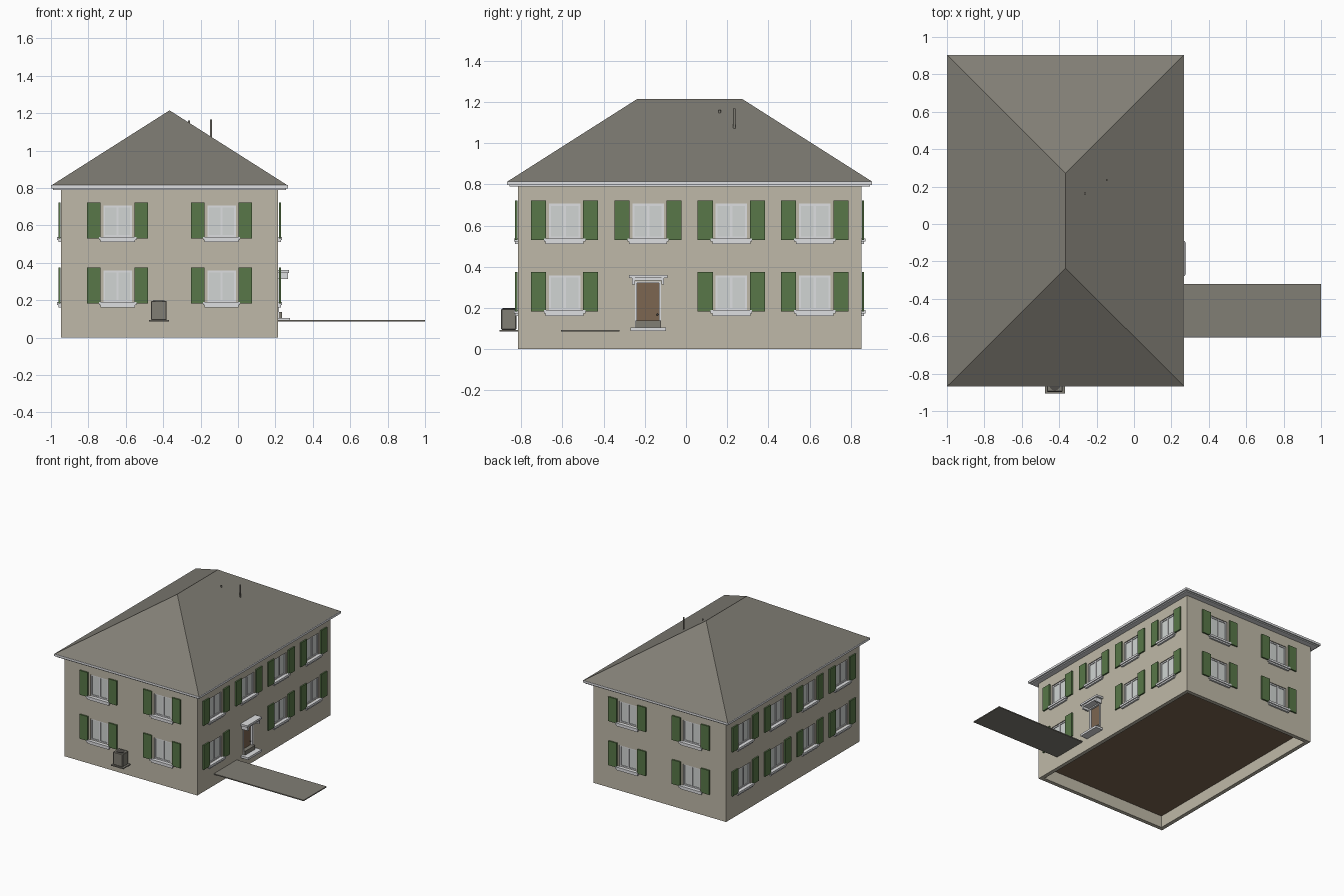
import bpy
import bmesh
from mathutils import Matrix, Vector

if "Cube" in bpy.data.objects:
    bpy.data.objects.remove(bpy.data.objects["Cube"])


def material(name, r, g, b):
    """Flat material from 0-255 display values, stored as linear."""
    def lin(c):
        c /= 255
        return c / 12.92 if c <= 0.04045 else ((c + 0.055) / 1.055) ** 2.4
    col = (lin(r), lin(g), lin(b), 1)
    m = bpy.data.materials.new(name)
    m.use_nodes = True
    m.diffuse_color = col
    bsdf = next(n for n in m.node_tree.nodes if n.type == "BSDF_PRINCIPLED")
    bsdf.inputs["Base Color"].default_value = col
    return m


STUCCO = material("beige stucco", 191, 185, 168)
SLATE = material("grey slate", 129, 126, 117)
GREEN = material("shutter green", 88, 119, 72)
WHITE = material("white trim", 222, 223, 225)
GLASS = material("pale glass", 209, 213, 211)
BROWN = material("brown wood", 124, 102, 81)
DARK = material("dark metal", 78, 76, 72)


def add_box(bm, u, d, z, frame=Matrix()):
    """Box from three (min, max) ranges, placed by a frame matrix."""
    ranges = (u, d, z)
    mid = Vector([(a + b) / 2 for a, b in ranges])
    size = Vector([b - a for a, b in ranges])
    bmesh.ops.create_cube(bm, size=1, matrix=frame @ Matrix.Translation(mid) @ Matrix.Diagonal(size).to_4x4())


def finish(name, bm, mat):
    bmesh.ops.recalc_face_normals(bm, faces=bm.faces)
    mesh = bpy.data.meshes.new(name)
    bm.to_mesh(mesh)
    bm.free()
    mesh.materials.append(mat)
    obj = bpy.data.objects.new(name, mesh)
    bpy.context.collection.objects.link(obj)
    return obj


def box(name, mat, u, d, z, frame=Matrix()):
    bm = bmesh.new()
    add_box(bm, u, d, z, frame)
    return finish(name, bm, mat)


# Main dimensions
CX, CY = -0.366, 0.018
HX, HY = 0.581, 0.833
EX, EY = 0.632, 0.886
EAVE, TOP = 0.815, 1.215
FLOOR = 0.1


def wall_frame(normal, reach):
    """Local axes: along the wall, outward, up; origin at the wall foot."""
    n = Vector(normal)
    z = Vector((0, 0, 1))
    m = Matrix((n.cross(z), n, z)).transposed().to_4x4()
    m.translation = Vector((CX, CY, 0)) + n * reach
    return m


short_wall = (-0.278, 0.278)
long_wall = (-0.607, -0.202, 0.202, 0.607)
right_side = wall_frame((1, 0, 0), HX)
sides = [
    (wall_frame((0, -1, 0), HY), short_wall),
    (wall_frame((0, 1, 0), HY), short_wall),
    (wall_frame((-1, 0, 0), HX), long_wall),
    (right_side, long_wall),
]
DOOR = 0.202

# Windows, shutters and sills on every wall
frames, panes, shutters, sills, holes = [bmesh.new() for _ in range(5)]
for m, centres in sides:
    for base in (0.182, 0.53):
        for c in centres:
            if m is right_side and base < 0.3 and c == DOOR:
                continue
            lo, hi = base + 0.008, base + 0.176
            add_box(holes, (c - 0.076, c + 0.076), (-0.02, 0.05), (lo, hi), m)
            # Outer frame, centre mullion, and rails
            for a, b in ((-0.076, -0.066), (-0.006, 0.006), (0.066, 0.076)):
                add_box(frames, (c + a, c + b), (-0.021, -0.006), (lo, hi), m)
            for a, b in ((lo, lo + 0.01), (hi - 0.01, hi)):
                add_box(frames, (c - 0.076, c + 0.076), (-0.021, -0.007), (a, b), m)
            for s in (-1, 1):
                pane = sorted((c + s * 0.006, c + s * 0.066))
                add_box(panes, pane, (-0.021, -0.012), (lo + 0.01, hi - 0.01), m)
                leaf = sorted((c + s * 0.09, c + s * 0.163))
                add_box(shutters, leaf, (0.003, 0.014), (base, base + 0.192), m)
            add_box(sills, (c - 0.1, c + 0.1), (-0.02, 0.021), (base - 0.008, base + 0.008), m)
            add_box(sills, (c - 0.092, c + 0.092), (-0.01, 0.014), (base - 0.02, base - 0.008), m)
finish("window_frames", frames, WHITE)
finish("window_panes", panes, GLASS)
finish("shutters", shutters, GREEN)
finish("window_sills", sills, WHITE)

# Walls: solid block with window niches, door niche and an open underside
add_box(holes, (DOOR - 0.06, DOOR + 0.06), (-0.022, 0.05), (0.105, 0.325), right_side)
add_box(holes, (CX - HX + 0.03, CX + HX - 0.03), (CY - HY + 0.03, CY + HY - 0.03), (-0.05, FLOOR))
cutter = finish("wall_cutter", holes, STUCCO)
cutter.hide_render = True
walls = box("walls", STUCCO, (CX - HX, CX + HX), (CY - HY, CY + HY), (0, 0.8))
cut = walls.modifiers.new("openings", "BOOLEAN")
cut.operation = "DIFFERENCE"
cut.solver = "EXACT"
cut.object = cutter
bpy.context.view_layer.objects.active = walls
bpy.ops.object.modifier_apply(modifier=cut.name)
bpy.data.objects.remove(cutter)

box("ground_floor_underside", BROWN, (CX - HX + 0.03, CX + HX - 0.03),
    (CY - HY + 0.03, CY + HY - 0.03), (FLOOR - 0.006, FLOOR + 0.001))

# Eaves board and gutter rim
box("eaves_soffit", WHITE, (CX - EX + 0.01, CX + EX - 0.01), (CY - EY + 0.01, CY + EY - 0.01), (0.79, 0.804))
box("gutter", WHITE, (CX - EX - 0.002, CX + EX + 0.002), (CY - EY, CY + EY), (0.798, EAVE))

# Hipped roof
bm = bmesh.new()
eave = [bm.verts.new((CX + sx * (EX - 0.002), CY + sy * (EY - 0.003), EAVE))
        for sx, sy in ((-1, -1), (1, -1), (1, 1), (-1, 1))]
front_peak, back_peak = [bm.verts.new((CX, CY + s * (EY - EX), TOP)) for s in (-1, 1)]
fl, fr, br, bl = eave
for face in ((fl, fr, front_peak), (fr, br, back_peak, front_peak),
             (br, bl, back_peak), (bl, fl, front_peak, back_peak), eave):
    bm.faces.new(face)
finish("hip_roof", bm, SLATE)

# Roof vent pipes
for name, x, y, top in (("short_vent_pipe", -0.262, 0.163, 1.162), ("tall_vent_pipe", -0.145, 0.235, 1.167)):
    bm = bmesh.new()
    bmesh.ops.create_cone(bm, cap_ends=True, segments=12, radius1=0.006, radius2=0.006, depth=0.15,
                          matrix=Matrix.Translation((x, y, top - 0.075)))
    finish(name, bm, SLATE)

# Entrance door with frame, knob, threshold and landing
box("door", BROWN, (DOOR - 0.053, DOOR + 0.053), (-0.023, -0.012), (0.105, 0.32), right_side)
bm = bmesh.new()
for s in (-1, 1):
    add_box(bm, sorted((DOOR + s * 0.053, DOOR + s * 0.063)), (-0.022, 0.004), (0.105, 0.328), right_side)
add_box(bm, (DOOR - 0.053, DOOR + 0.053), (-0.022, 0.003), (0.32, 0.328), right_side)
finish("door_frame", bm, WHITE)
bm = bmesh.new()
bmesh.ops.create_uvsphere(bm, u_segments=10, v_segments=6, radius=0.005,
                          matrix=right_side @ Matrix.Translation((DOOR - 0.045, -0.008, 0.168)))
finish("door_knob", bm, DARK)
box("door_step", SLATE, (DOOR - 0.062, DOOR + 0.062), (-0.022, 0.02), (0.1, 0.138), right_side)
box("door_landing", WHITE, (DOOR - 0.086, DOOR + 0.086), (-0.01, 0.062), (0.089, 0.106), right_side)

# Door canopy on two brackets
bm = bmesh.new()
add_box(bm, (DOOR - 0.093, DOOR + 0.093), (-0.005, 0.059), (0.346, 0.361), right_side)
add_box(bm, (DOOR - 0.074, DOOR + 0.074), (-0.005, 0.05), (0.332, 0.346), right_side)
for s in (-1, 1):
    add_box(bm, sorted((DOOR + s * 0.064, DOOR + s * 0.078)), (-0.005, 0.053), (0.313, 0.347), right_side)
finish("door_canopy", bm, WHITE)

# Walkway slab
box("walkway", SLATE, (CX + HX - 0.01, 1), (-0.608, -0.322), (0.086, 0.094))

# Cooling unit on its pad by the front wall
box("unit_pad", SLATE, (-0.476, -0.37), (-0.905, -0.81), (0.085, 0.094))
unit = box("cooling_unit", SLATE, (-0.466, -0.381), (-0.897, -0.823), (0.094, 0.196))
bevel = unit.modifiers.new("soft_edges", "BEVEL")
bevel.width = 0.004
bevel.segments = 1
bm = bmesh.new()
bmesh.ops.create_cone(bm, cap_ends=True, segments=20, radius1=0.03, radius2=0.03, depth=0.003,
                      matrix=Matrix.Translation((-0.4235, -0.86, 0.197)))
finish("unit_fan_grille", bm, DARK)
